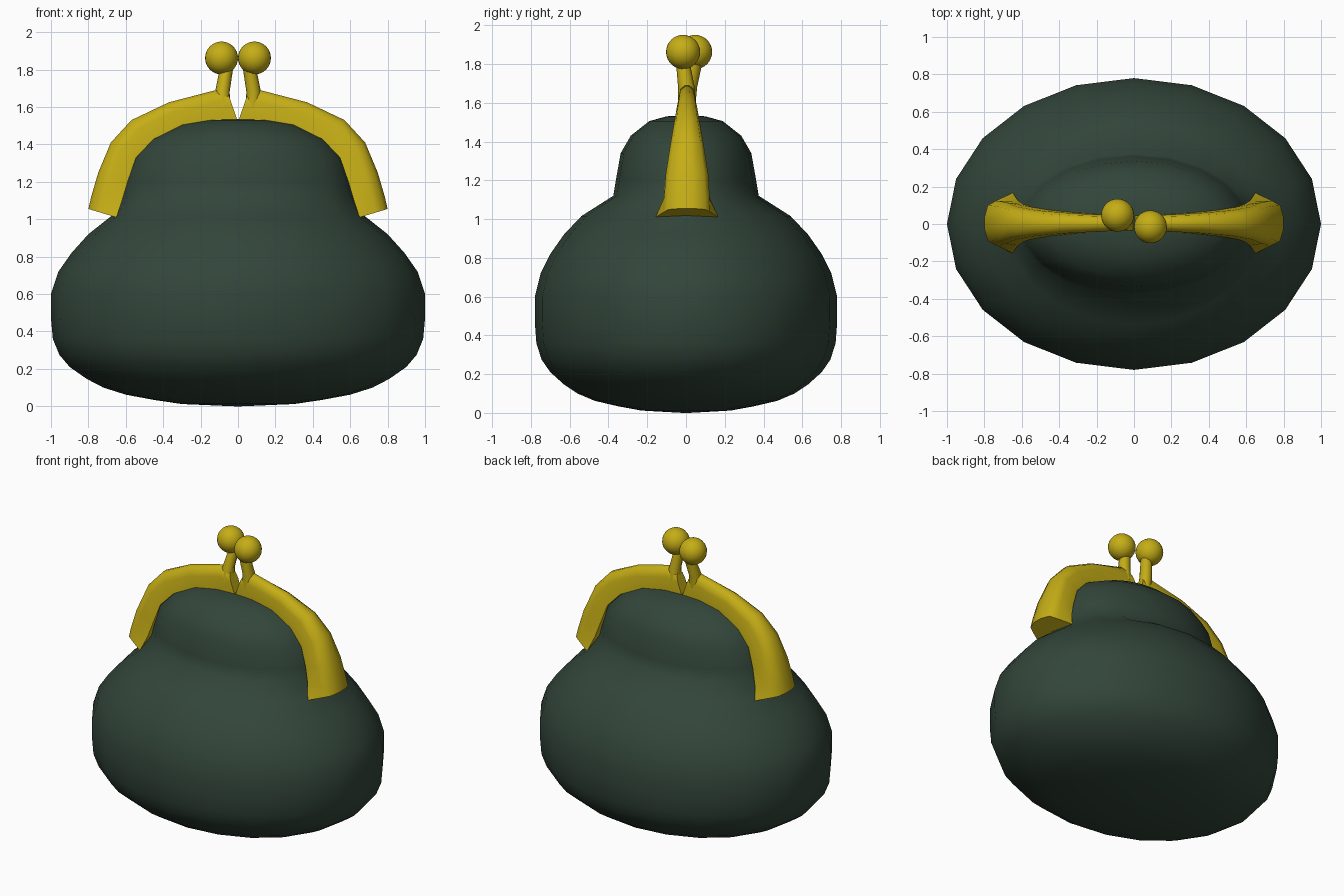
import bpy, bmesh, math
from mathutils import Vector

if "Cube" in bpy.data.objects:
    bpy.data.objects.remove(bpy.data.objects["Cube"])


def material(name, rgb):
    m = bpy.data.materials.new(name)
    m.diffuse_color = (*rgb, 1)
    m.use_nodes = True
    m.node_tree.nodes["Principled BSDF"].inputs["Base Color"].default_value = m.diffuse_color
    return m


green = material("dark green leather", (0.032, 0.060, 0.042))
gold = material("brass yellow", (0.56, 0.42, 0.008))


def loft(name, rings, mat, angle):
    """Skin a list of equal-length point rings, capping both ends."""
    bm = bmesh.new()
    loops = [[bm.verts.new(p) for p in r] for r in rings]
    n = len(loops[0])
    for a, b in zip(loops, loops[1:]):
        for i in range(n):
            j = (i + 1) % n
            bm.faces.new((a[i], a[j], b[j], b[i]))
    bm.faces.new(loops[0])
    bm.faces.new(loops[-1])
    bmesh.ops.recalc_face_normals(bm, faces=bm.faces)
    me = bpy.data.meshes.new(name)
    bm.to_mesh(me)
    bm.free()
    ob = bpy.data.objects.new(name, me)
    bpy.context.collection.objects.link(ob)
    finish(ob, mat, angle)
    return ob


def finish(ob, mat, angle):
    ob.data.materials.append(mat)
    bpy.ops.object.select_all(action='DESELECT')
    ob.select_set(True)
    bpy.context.view_layer.objects.active = ob
    bpy.ops.object.shade_smooth_by_angle(angle=math.radians(angle))


def ellipse(rx, ry, z, n=20, cx=0, cy=0):
    return [(cx + rx * math.cos(2 * math.pi * i / n),
             cy + ry * math.sin(2 * math.pi * i / n), z) for i in range(n)]


# Pouch: 20-sided elliptical rings (half width, half depth, height)
pouch = [(.02, .015, 0), (.30, .23, .012), (.45, .35, .034), (.60, .47, .062),
         (.72, .56, .10), (.81, .63, .147), (.90, .70, .21), (.955, .745, .275),
         (.99, .772, .36), (1, .78, .47), (1, .78, .60), (.96, .75, .72),
         (.89, .70, .82), (.80, .63, .92), (.68, .54, 1.015), (.62, .375, 1.12),
         (.60, .362, 1.20), (.555, .337, 1.34), (.465, .285, 1.43),
         (.31, .19, 1.505), (.16, .10, 1.53), (.02, .012, 1.535)]
loft("pouch", [ellipse(*p) for p in pouch], green, 75)

# Clasp arm stations: outer (x, z), inner (x, z), half width, inner half width
arm = [((.80, 1.055), (.65, 1.01), .118, .162),
       ((.785, 1.12), (.62, 1.10), .117, .12),
       ((.747, 1.25), (.59, 1.20), .110, .10),
       ((.68, 1.41), (.545, 1.33), .087, .085),
       ((.57, 1.53), (.455, 1.425), .068, .07),
       ((.37, 1.625), (.31, 1.495), .053, .055),
       ((.12, 1.69), (.12, 1.525), .042, .042),
       ((.05, 1.665), (.002, 1.525), .040, .040)]
section = [(0, .25), (.12, .8), (.4, 1)]


def arm_ring(side, outer, inner, w, wi):
    o, i = Vector(outer), Vector(inner)
    half = [(o.lerp(i, t), k * w) for t, k in section] + [(i, wi)]
    pts = half + [(p, -y) for p, y in reversed(half)]
    return [(side * p.x, y + .005, p.y) for p, y in pts]


for label, side, ball_y in (("left", -1, .047), ("right", 1, -.015)):
    loft(label + "_clasp_arm", [arm_ring(side, *s) for s in arm], gold, 50)
    # Stem leaning toward its ball
    loft(label + "_clasp_stem",
         [ellipse(.042, .045, 1.60, 8, side * .080, .005),
          ellipse(.039, .043, 1.68, 8, side * .084, .005 + .2 * ball_y),
          ellipse(.036, .036, 1.80, 8, side * .063, ball_y)], gold, 60)
    # Ball catch
    bpy.ops.mesh.primitive_uv_sphere_add(segments=28, ring_count=16, radius=.088,
                                         location=(side * .088, ball_y, 1.862))
    ball = bpy.context.object
    ball.name = label + "_clasp_ball"
    finish(ball, gold, 60)
